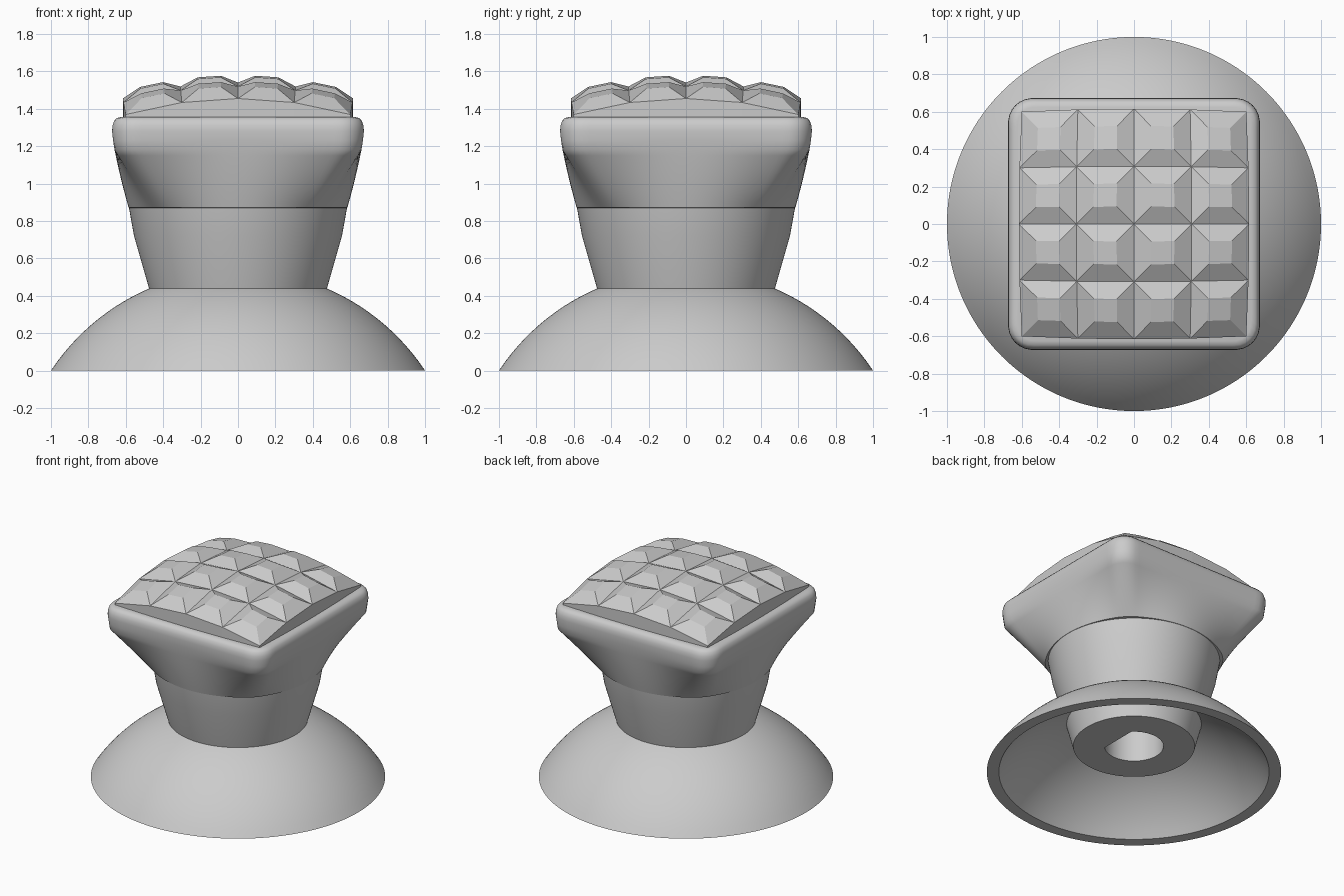
import bpy
import bmesh
from math import sin, cos, pi, sqrt, radians

cube = bpy.data.objects.get("Cube")
if cube:
    bpy.data.objects.remove(cube, do_unlink=True)

grey = bpy.data.materials.new("plain grey")
grey.use_nodes = True
colour = (0.6, 0.6, 0.6, 1)
grey.diffuse_color = colour
grey.node_tree.nodes["Principled BSDF"].inputs["Base Color"].default_value = colour

STEPS = 192


def finish(bm, name, smooth_angle=None):
    bmesh.ops.recalc_face_normals(bm, faces=bm.faces)
    mesh = bpy.data.meshes.new(name)
    bm.to_mesh(mesh)
    bm.free()
    mesh.materials.append(grey)
    obj = bpy.data.objects.new(name, mesh)
    bpy.context.collection.objects.link(obj)
    if smooth_angle:
        bpy.ops.object.select_all(action="DESELECT")
        obj.select_set(True)
        bpy.context.view_layer.objects.active = obj
        bpy.ops.object.shade_smooth_by_angle(angle=radians(smooth_angle))
    return obj


def loft(name, sections, closed=False, smooth_angle=35):
    """Skin a stack of (radius function of angle, height) sections."""
    bm = bmesh.new()
    angles = [2 * pi * i / STEPS for i in range(STEPS)]
    rings = [[bm.verts.new((f(a) * cos(a), f(a) * sin(a), z)) for a in angles]
             for f, z in sections]
    pairs = list(zip(rings, rings[1:]))
    if closed:
        pairs.append((rings[-1], rings[0]))
    else:
        bm.faces.new(rings[0])
        bm.faces.new(rings[-1])
    for low, high in pairs:
        for i in range(STEPS):
            j = (i + 1) % STEPS
            bm.faces.new((low[i], low[j], high[j], high[i]))
    return finish(bm, name, smooth_angle)


def circle(r):
    return lambda a: r


def rounded_square(half, corner):
    def radius(a):
        c, s = abs(cos(a)), abs(sin(a))
        c, s = max(c, s), min(c, s)
        inner = half - corner
        if half * s <= inner * c:
            return half / c
        along = inner * (c + s)
        return along + sqrt(along ** 2 - 2 * inner ** 2 + corner ** 2)
    return radius


def blend(f, g, t):
    return lambda a: f(a) + (g(a) - f(a)) * t


def d_hole(a):
    return min(0.2, 0.142 / cos(a)) if cos(a) > 0.1 else 0.2


# Hollow dome base: two concentric spherical arcs joined at the rim
def arc(rim, sphere_radius, count=20):
    radii = [rim + (0.3 - rim) * i / count for i in range(count + 1)]
    depth = sqrt(sphere_radius ** 2 - rim ** 2)
    return [(circle(r), sqrt(sphere_radius ** 2 - r * r) - depth) for r in radii]


loft("dome_base", arc(0.918, 1.134)[::-1] + arc(1.0, 1.2), closed=True)

# Stem: shaft hole, flared cone, ribs growing into a square rim
sections = [(d_hole, 0.9), (d_hole, 0.2)]
sections += [(circle(r), z) for r, z in
             ((0.413, 0.2), (0.476, 0.44), (0.556, 0.72), (0.583, 0.87))]
ribs = 10
for i in range(ribs + 1):
    k = i / ribs
    section = blend(circle(0.583 + 0.075 * k), rounded_square(0.6 + 0.06 * k, 0.12),
                    0.1 + 0.9 * k)
    sections.append((section, 0.871 + 0.309 * k))
sections += [(rounded_square(h, c), z) for h, c, z in
             ((0.668, 0.13, 1.23), (0.673, 0.13, 1.28), (0.671, 0.13, 1.31),
              (0.662, 0.12, 1.335), (0.648, 0.11, 1.35), (0.625, 0.09, 1.356))]
loft("stem_and_rim", sections)


# Quilted pad: domed grid of flat-topped studs with bowed side walls
def pad_point(x, y, lift=0.0):
    bow_x = x * (1.015 - 0.025 * (y / 0.6) ** 2)
    bow_y = y * (1.015 - 0.025 * (x / 0.6) ** 2)
    return bow_x, bow_y, 1.54 - 0.232 * (x * x + y * y) + lift


CELLS, HALF = 4, 0.607
SIZE = 2 * HALF / CELLS
bm = bmesh.new()
grid = [[bm.verts.new(pad_point(i * SIZE - HALF, j * SIZE - HALF))
         for j in range(CELLS + 1)] for i in range(CELLS + 1)]
corners = ((0, 0), (1, 0), (1, 1), (0, 1))
for i in range(CELLS):
    for j in range(CELLS):
        base = [grid[i + u][j + v] for u, v in corners]
        top = [bm.verts.new(pad_point((i + 0.3 + 0.4 * u) * SIZE - HALF,
                                      (j + 0.3 + 0.4 * v) * SIZE - HALF, 0.04))
               for u, v in corners]
        bm.faces.new(top)
        for k in range(4):
            n = (k + 1) % 4
            bm.faces.new((base[k], base[n], top[n], top[k]))

# Side walls dropped from the pad outline to the rim
edges = [e for e in bm.edges if e.is_boundary]
walls = bmesh.ops.extrude_edge_only(bm, edges=edges)["geom"]
for v in walls:
    if isinstance(v, bmesh.types.BMVert):
        v.co.z = 1.35
finish(bm, "quilted_pad")
